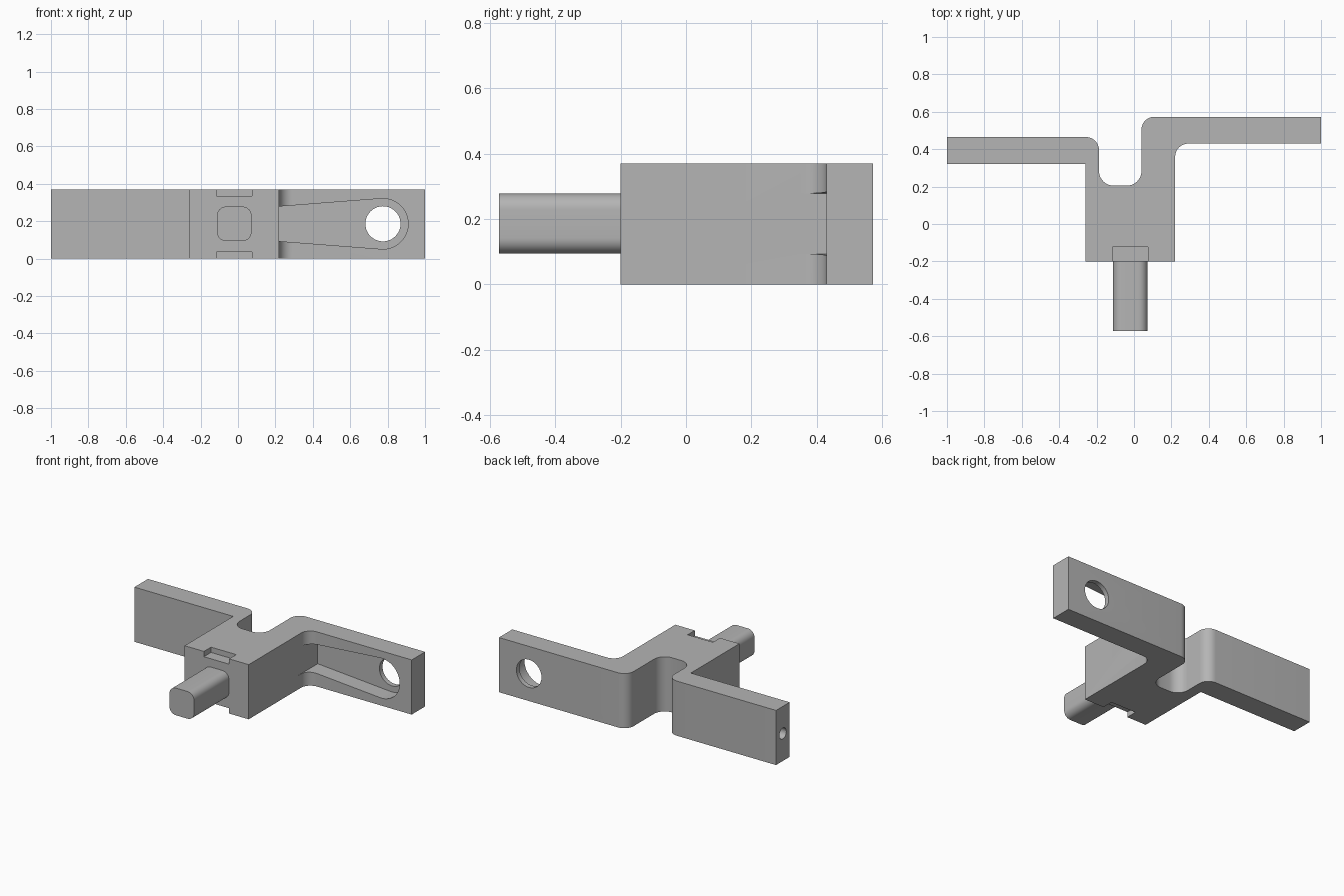
import bpy, bmesh, math
from mathutils import Vector

cube = bpy.data.objects.get("Cube")
if cube:
    bpy.data.objects.remove(cube, do_unlink=True)

grey = bpy.data.materials.new("plain grey")
grey.use_nodes = True
COLOUR = (0.46, 0.46, 0.46, 1)
grey.diffuse_color = COLOUR
grey.node_tree.nodes["Principled BSDF"].inputs["Base Color"].default_value = COLOUR

H = 0.37        # height of the bracket
MID = 0.186     # centre height of pin, pocket and holes


def rounded(corners, steps=8):
    """Outline from (a, b, radius) corners, with tangent arcs where radius > 0."""
    out = []
    n = len(corners)
    for i, (a, b, r) in enumerate(corners):
        p = Vector((a, b))
        if r == 0:
            out.append(p)
            continue
        u = (Vector(corners[i - 1][:2]) - p).normalized()
        v = (Vector(corners[(i + 1) % n][:2]) - p).normalized()
        half = u.angle(v) / 2
        centre = p + (u + v).normalized() * (r / math.sin(half))
        s = p + u * (r / math.tan(half)) - centre
        e = p + v * (r / math.tan(half)) - centre
        sweep = s.angle(e)
        for k in range(steps + 1):
            t = k / steps
            out.append(centre + (s * math.sin((1 - t) * sweep)
                                 + e * math.sin(t * sweep)) / math.sin(sweep))
    return out


def arc(ca, cb, r, start, end, steps):
    return [Vector((ca + r * math.cos(start + (end - start) * k / steps),
                    cb + r * math.sin(start + (end - start) * k / steps)))
            for k in range(steps + 1)]


def circle(ca, cb, r, steps=40):
    return arc(ca, cb, r, 0, 2 * math.pi, steps)[:-1]


def rect(a0, a1, b0, b1, r=0):
    return rounded([(a0, b0, r), (a1, b0, r), (a1, b1, r), (a0, b1, r)])


def prism(name, outline, axis, lo, hi):
    """Extrude a flat outline along the given axis."""
    place = {"x": lambda p, d: (d, p[0], p[1]),
             "y": lambda p, d: (p[0], d, p[1]),
             "z": lambda p, d: (p[0], p[1], d)}[axis]
    bm = bmesh.new()
    ends = [[bm.verts.new(place(p, d)) for p in outline] for d in (lo, hi)]
    bm.faces.new(ends[0])
    bm.faces.new(ends[1])
    n = len(outline)
    for i in range(n):
        j = (i + 1) % n
        bm.faces.new((ends[0][i], ends[0][j], ends[1][j], ends[1][i]))
    bmesh.ops.recalc_face_normals(bm, faces=bm.faces[:])
    mesh = bpy.data.meshes.new(name)
    bm.to_mesh(mesh)
    bm.free()
    mesh.materials.append(grey)
    obj = bpy.data.objects.new(name, mesh)
    bpy.context.collection.objects.link(obj)
    return obj


def select(obj):
    bpy.ops.object.select_all(action='DESELECT')
    obj.select_set(True)
    bpy.context.view_layer.objects.active = obj


def cut(target, cutter):
    select(target)
    mod = target.modifiers.new("cut", 'BOOLEAN')
    mod.operation = 'DIFFERENCE'
    mod.solver = 'EXACT'
    mod.object = cutter
    bpy.ops.object.modifier_apply(modifier=mod.name)
    bpy.data.objects.remove(cutter, do_unlink=True)


# Bracket: centre block with two offset arms and a U-shaped gap behind
bracket = prism("bracket_body", rounded([
    (-0.26, -0.20, 0), (0.22, -0.20, 0), (0.22, 0.43, 0.07), (1.0, 0.43, 0),
    (1.0, 0.573, 0), (0.04, 0.573, 0.068), (0.04, 0.205, 0.078),
    (-0.187, 0.205, 0.078), (-0.187, 0.465, 0.07), (-1.0, 0.465, 0),
    (-1.0, 0.32, 0), (-0.26, 0.32, 0)]), "z", 0, H)

# Tapered pocket in the front of the left arm, with a through hole
TILT = math.radians(90) + 0.077
pocket = [Vector((0.219, MID + 0.0925))] + [Vector((0.219, MID - 0.0925))] \
    + arc(0.775, MID, 0.135, -TILT, TILT, 28)
cut(bracket, prism("pocket_cutter", pocket, "y", 0.33, 0.54))
cut(bracket, prism("hole_cutter", circle(0.775, MID, 0.094), "y", 0.35, 0.7))

# Small bore in the end of the right arm
cut(bracket, prism("bore_cutter", circle(0.3925, MID, 0.037, 24), "x", -1.1, -0.7))

# Shallow notches above and below the pin
for lo, hi in ((-0.1, 0.036), (H - 0.036, H + 0.1)):
    cut(bracket, prism("notch_cutter", rect(-0.115, 0.074, -0.3, -0.124), "z", lo, hi))

# Rounded square pin at the front
pin = prism("front_pin", rect(-0.112, 0.072, MID - 0.092, MID + 0.092, 0.048),
            "y", -0.573, -0.19)

for obj in (bracket, pin):
    select(obj)
    bpy.ops.object.shade_smooth_by_angle(angle=math.radians(30))
